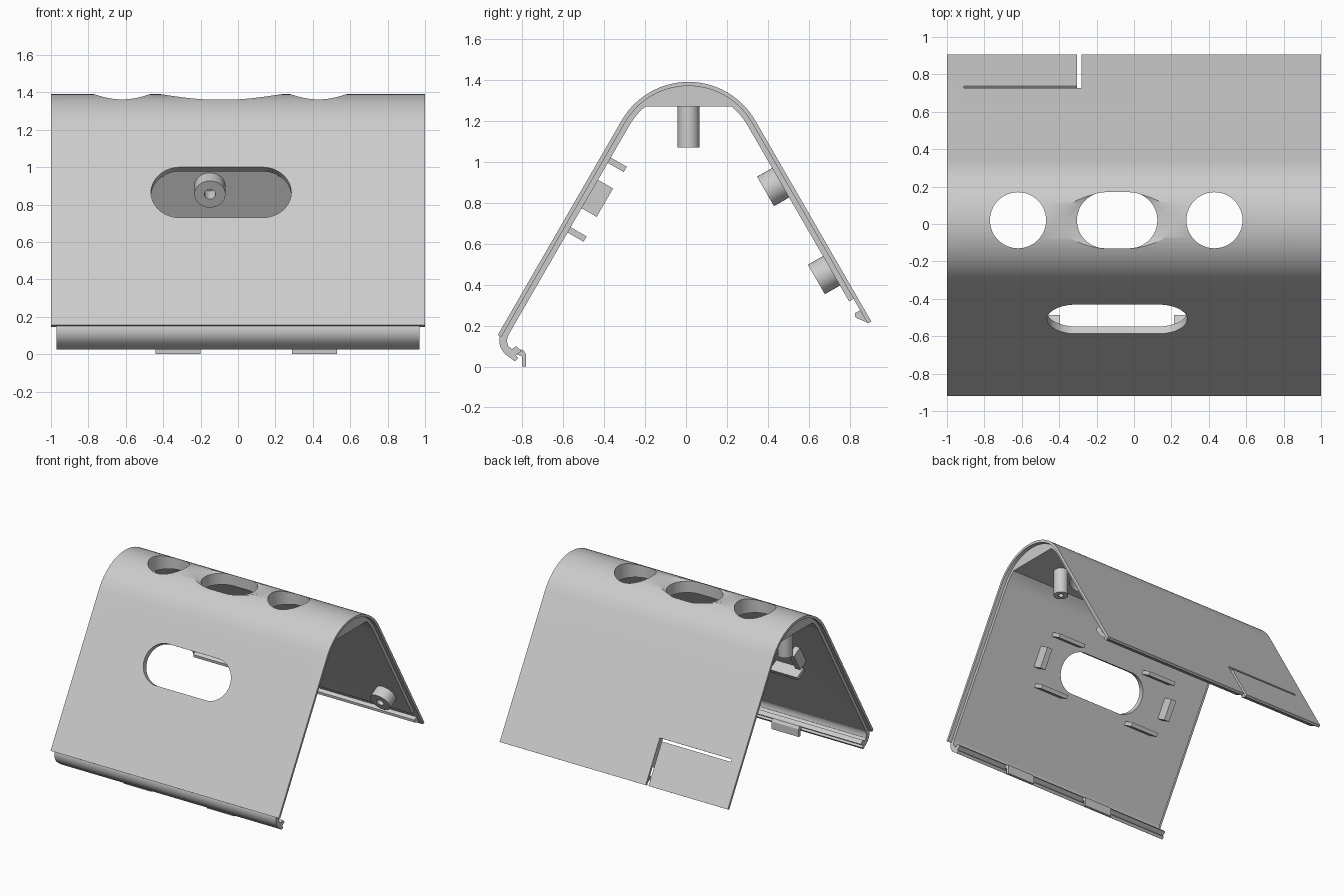
import bpy, bmesh, math
from mathutils import Matrix, Vector

cube = bpy.data.objects.get("Cube")
if cube:
    bpy.data.objects.remove(cube)

# Main dimensions
YC, APEX, R = 0.012, 1.767, 0.377      # ridge line, virtual apex, ridge radius
ZC = APEX - 2 * R
SKIN, WALL = 0.02, 0.045               # outer skin and full wall depth
MID = -0.09                            # x centre of the openings
TAN, COS, SIN = math.sqrt(3), 0.5, math.sqrt(3) / 2

grey = bpy.data.materials.new("light_grey_plastic")
grey.use_nodes = True
colour = (0.6, 0.6, 0.6, 1)
grey.diffuse_color = colour
grey.node_tree.nodes["Principled BSDF"].inputs["Base Color"].default_value = colour


def make(name, bm, matrix=None):
    bmesh.ops.recalc_face_normals(bm, faces=bm.faces)
    mesh = bpy.data.meshes.new(name)
    bm.to_mesh(mesh)
    bm.free()
    if matrix:
        mesh.transform(matrix)
    mesh.materials.append(grey)
    obj = bpy.data.objects.new(name, mesh)
    bpy.context.collection.objects.link(obj)
    return obj


def prism(name, points, half_width, x=0.0):
    """Extrude a (y, z) profile along x."""
    bm = bmesh.new()
    face = bm.faces.new([bm.verts.new((x - half_width, y, z)) for y, z in points])
    ext = bmesh.ops.extrude_face_region(bm, geom=[face])
    verts = [v for v in ext["geom"] if isinstance(v, bmesh.types.BMVert)]
    bmesh.ops.translate(bm, verts=verts, vec=(2 * half_width, 0, 0))
    return make(name, bm)


def box(name, size, centre, matrix=None):
    bm = bmesh.new()
    bmesh.ops.create_cube(bm, size=1)
    bmesh.ops.scale(bm, verts=bm.verts, vec=size)
    bmesh.ops.translate(bm, verts=bm.verts, vec=centre)
    return make(name, bm, matrix)


def tube(name, r_out, r_in, z0, z1, matrix):
    bm = bmesh.new()
    ring = [bm.verts.new((r, 0, z)) for r, z in
            ((r_in, z0), (r_out, z0), (r_out, z1), (r_in, z1))]
    edges = [bm.edges.new((ring[i], ring[(i + 1) % 4])) for i in range(4)]
    bmesh.ops.spin(bm, geom=ring + edges, axis=(0, 0, 1), cent=(0, 0, 0),
                   steps=32, angle=2 * math.pi)
    bmesh.ops.remove_doubles(bm, verts=bm.verts, dist=0.0001)
    return make(name, bm, matrix)


def slot_cutter(name, radius, low, high, matrix):
    """Rounded slot; low and high are (half straight length, z)."""
    bm = bmesh.new()
    for half, z in (low, high):
        for side in (1, -1):
            for i in range(25):
                a = math.pi * (i / 24 - 0.5)
                bm.verts.new((side * (half + radius * math.cos(a)), radius * math.sin(a), z))
    bmesh.ops.remove_doubles(bm, verts=bm.verts, dist=0.0001)
    bmesh.ops.convex_hull(bm, input=bm.verts)
    return make(name, bm, matrix)


def panel_point(side, z, depth):
    """Point on a sloped panel: side -1 front, +1 back."""
    return (YC + side * ((APEX - z) / TAN - depth * SIN), z - depth * COS)


def panel_frame(side, x, z):
    """Local y runs up the slope, local z points into the shell."""
    up, inward = Vector((0, -side * COS, SIN)), Vector((0, -side * SIN, -COS))
    frame = Matrix((up.cross(inward), up, inward)).transposed().to_4x4()
    return Matrix.Translation((x, *panel_point(side, z, 0))) @ frame


def ridge_arc(depth, half_angle, steps=28):
    r = R - depth
    return [(YC + r * math.sin(a), ZC + r * math.cos(a))
            for a in (half_angle * (2 * i / steps - 1) for i in range(steps + 1))]


def cut(obj, cutters):
    for c in cutters:
        mod = obj.modifiers.new("cut", "BOOLEAN")
        mod.object, mod.operation, mod.solver = c, "DIFFERENCE", "EXACT"
    bpy.context.view_layer.update()
    graph = bpy.context.evaluated_depsgraph_get()
    mesh = bpy.data.meshes.new_from_object(obj.evaluated_get(graph))
    obj.modifiers.clear()
    obj.data = mesh


# Bent outer skin, full width
tangent = math.radians(60)
skin_points = ([panel_point(-1, 0.155, 0)] + ridge_arc(0, tangent)
               + [panel_point(1, 0.22, 0), panel_point(1, 0.22, SKIN)]
               + ridge_arc(SKIN, tangent)[::-1] + [panel_point(-1, 0.155, SKIN)])
outer_skin = prism("outer_skin", skin_points, 1.0)

# Narrower inner layer with a flat ceiling under the ridge
lap = SKIN - 0.004
ceiling = 1.27
half_y = math.sqrt((R - WALL) ** 2 - (ceiling - ZC) ** 2)
inner_arc = ridge_arc(WALL, tangent)
back_arc = [p for p in inner_arc if p[0] > YC + half_y]
front_arc = [p for p in inner_arc if p[0] < YC - half_y]
liner_points = ([panel_point(-1, 0.17, lap)] + ridge_arc(lap, tangent)
                + [panel_point(1, 0.34, lap), panel_point(1, 0.34, WALL)]
                + back_arc[::-1] + [(YC + half_y, ceiling), (YC - half_y, ceiling)]
                + front_arc[::-1] + [panel_point(-1, 0.17, WALL)])
inner_liner = prism("inner_liner", liner_points, 0.97)

# Openings: two round holes, a flared slot, the front window and the tab slits
cutters = []
for x in (-0.62, 0.43):
    at = Matrix.Translation((x, 0.02, 0))
    cutters.append(slot_cutter("round_hole_cutter", 0.15, (0, 1.1), (0, 1.5), at))
at = Matrix.Translation((MID, 0.02, 0))
cutters.append(slot_cutter("ridge_slot_cutter", 0.15, (0.065, 1.1), (0.065, 1.5), at))
cutters.append(slot_cutter("slot_flare_cutter", 0.15, (0.065, 1.36), (0.285, 1.42), at))
cutters.append(slot_cutter("window_cutter", 0.156, (0.219, -0.1), (0.219, 0.2),
                           panel_frame(-1, MID, 0.865)))
tab = panel_frame(1, 0, 0.518)
cutters.append(box("long_slit_cutter", (0.627, 0.02, 0.3), (-0.5965, 0, 0), tab))
cutters.append(box("short_slit_cutter", (0.025, 0.51, 0.3), (-0.2925, -0.245, 0), tab))
for part in (outer_skin, inner_liner):
    cut(part, cutters)
for c in cutters:
    bpy.data.objects.remove(c)

# Curled lip along the front bottom edge
front_lip = prism("front_lip", [
    (-0.885, 0.2), (-0.905, 0.165), (-0.912, 0.14), (-0.912, 0.115), (-0.905, 0.09),
    (-0.89, 0.067), (-0.865, 0.047), (-0.835, 0.025), (-0.82, 0.042), (-0.832, 0.055),
    (-0.803, 0.075), (-0.828, 0.1), (-0.85, 0.085), (-0.868, 0.1), (-0.875, 0.125),
    (-0.868, 0.155), (-0.843, 0.2)], 0.97)

# Snap hooks under the lip
for x in (-0.32, 0.41):
    prism("snap_hook", [(-0.82, 0.085), (-0.795, 0.08), (-0.782, 0.06), (-0.782, 0),
                        (-0.802, 0), (-0.802, 0.05), (-0.83, 0.06)], 0.12, x)

# Catch ridge along the back bottom edge, split around the tab slit
catch = [panel_point(1, z, d) for z, d in
         ((0.285, 0.018), (0.285, 0.05), (0.268, 0.058), (0.225, 0.02), (0.225, 0.018))]
prism("back_catch", catch, 0.62, 0.35)
prism("tab_catch", catch, 0.325, -0.645)

# Retaining ribs around the window
for side in (-1, 1):
    for z in (1.03, 0.69):
        box("long_rib", (0.24, 0.03, 0.1), (0, 0, 0.085),
            panel_frame(-1, MID + side * 0.425, z))
    box("end_rib", (0.045, 0.16, 0.095), (0, 0, 0.0825),
        panel_frame(-1, MID + side * 0.585, 0.865))

# Screw bosses on the back panel and posts under the ridge
for x, z in ((-0.15, 0.92), (0.8, 0.49)):
    tube("screw_boss", 0.083, 0.03, WALL - 0.01, 0.13, panel_frame(1, x, z))
for x in (0.7, -0.88):
    tube("ridge_post", 0.053, 0.02, 1.07, 1.28, Matrix.Translation((x, YC, 0)))

# Smooth curves, crisp edges
bpy.ops.object.select_all(action="DESELECT")
for obj in bpy.context.scene.objects:
    if obj.type == "MESH":
        obj.select_set(True)
bpy.context.view_layer.objects.active = outer_skin
bpy.ops.object.shade_smooth_by_angle(angle=math.radians(30))
